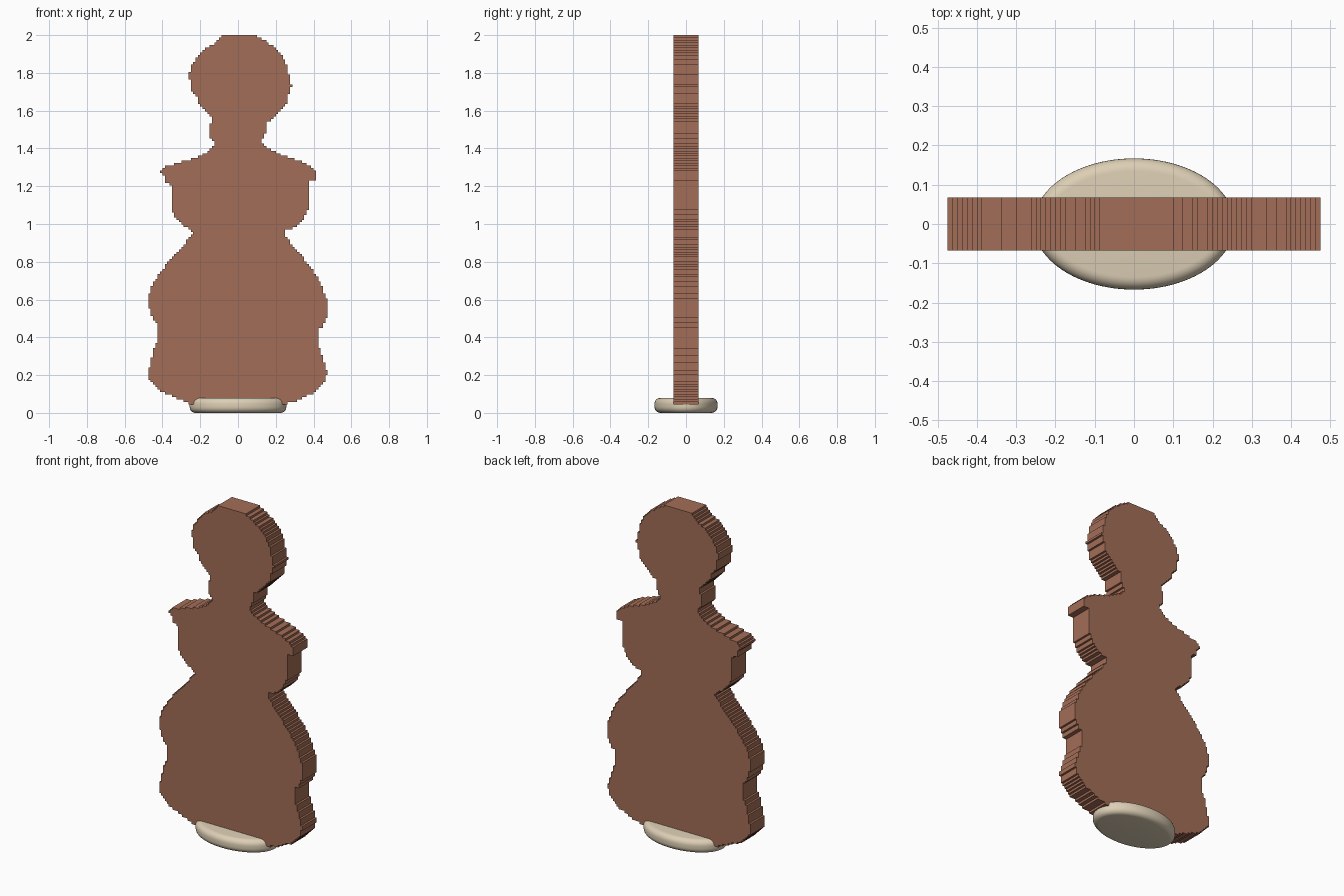
import bpy
import bmesh
import math

cube = bpy.data.objects.get("Cube")
if cube:
    bpy.data.objects.remove(cube, do_unlink=True)


def make_material(name, colour):
    mat = bpy.data.materials.new(name)
    mat.use_nodes = True
    mat.diffuse_color = (*colour, 1)
    mat.node_tree.nodes["Principled BSDF"].inputs["Base Color"].default_value = (*colour, 1)
    return mat


brown = make_material("warm brown", (0.37, 0.155, 0.095))
cream = make_material("cream", (0.72, 0.62, 0.46))

# Half-widths of the figure by height: (height, distance from the middle)
LEFT_EDGE = [
    (.045, .23), (.06, .30), (.11, .41), (.14, .44), (.17, .465), (.22, .47),
    (.27, .455), (.36, .425), (.44, .425), (.46, .45), (.50, .47), (.60, .47),
    (.63, .455), (.69, .44), (.79, .37), (.91, .27), (.945, .245), (.96, .245),
    (.98, .30), (1.01, .33), (1.05, .36), (1.1, .375), (1.225, .38),
    (1.235, .41), (1.26, .42), (1.29, .405), (1.32, .36), (1.345, .29),
    (1.37, .22), (1.41, .14), (1.44, .115), (1.46, .135), (1.5, .155),
    (1.54, .15), (1.56, .19), (1.64, .26), (1.7, .27), (1.73, .285),
    (1.78, .27), (1.82, .265), (1.9, .23), (1.94, .19), (1.97, .14), (2, .09)]
RIGHT_EDGE = [
    (.045, .24), (.06, .28), (.11, .40), (.14, .44), (.18, .475), (.23, .475),
    (.27, .46), (.33, .45), (.38, .43), (.45, .43), (.46, .41), (.48, .435),
    (.53, .465), (.6, .475), (.66, .46), (.7, .44), (.8, .37), (.9, .28),
    (.955, .23), (.98, .27), (1.01, .31), (1.05, .34), (1.09, .355),
    (1.21, .355), (1.22, .38), (1.25, .39), (1.28, .41), (1.3, .39),
    (1.32, .33), (1.345, .24), (1.37, .18), (1.41, .13), (1.43, .115),
    (1.44, .14), (1.48, .155), (1.53, .15), (1.54, .135), (1.57, .14),
    (1.63, .205), (1.68, .22), (1.7, .25), (1.75, .25), (1.78, .265),
    (1.83, .25), (1.91, .2), (1.94, .15), (1.97, .11), (2, .08)]

BOTTOM, TOP, ROWS = 0.045, 2.0, 150
GRID = 0.0125
HALF_DEPTH = 0.067


def width_at(edge, z):
    for (z0, x0), (z1, x1) in zip(edge, edge[1:]):
        if z <= z1:
            return x0 + (x1 - x0) * (z - z0) / (z1 - z0)
    return edge[-1][1]


def stepped_edge(edge, side):
    """Turn a smooth edge into stair steps, keeping only the corners."""
    row = (TOP - BOTTOM) / ROWS
    corners = []
    for i in range(ROWS):
        z = BOTTOM + i * row
        x = side * round(width_at(edge, z + row / 2) / GRID) * GRID
        if corners and abs(corners[-1][0] - x) < GRID / 2:
            corners[-1] = (x, z + row)
        else:
            corners += [(x, z), (x, z + row)]
    return corners


# Flat figure cut from a thick board with a stair-stepped outline
outline = stepped_edge(LEFT_EDGE, 1) + stepped_edge(RIGHT_EDGE, -1)[::-1]
bm = bmesh.new()
front = bm.faces.new([bm.verts.new((x, -HALF_DEPTH, z)) for x, z in outline])
extruded = bmesh.ops.extrude_face_region(bm, geom=[front], use_keep_orig=True)
for v in extruded["geom"]:
    if isinstance(v, bmesh.types.BMVert):
        v.co.y = HALF_DEPTH
bmesh.ops.recalc_face_normals(bm, faces=bm.faces)
mesh = bpy.data.meshes.new("figure_board")
bm.to_mesh(mesh)
bm.free()
mesh.materials.append(brown)
board = bpy.data.objects.new("figure_board", mesh)
bpy.context.collection.objects.link(board)

# Oval stand with rounded rims
bpy.ops.mesh.primitive_cylinder_add(vertices=96, radius=1, depth=1, location=(0, 0, 0.04))
stand = bpy.context.object
stand.name = "oval_stand"
stand.scale = (0.256, 0.167, 0.08)
bpy.ops.object.transform_apply(location=False, rotation=False, scale=True)
stand.data.materials.append(cream)
bevel = stand.modifiers.new("rounded rim", "BEVEL")
bevel.width = 0.032
bevel.segments = 6
bevel.limit_method = "ANGLE"
bevel.angle_limit = math.radians(60)
bpy.ops.object.modifier_apply(modifier=bevel.name)
bpy.ops.object.shade_smooth_by_angle(angle=math.radians(40))
